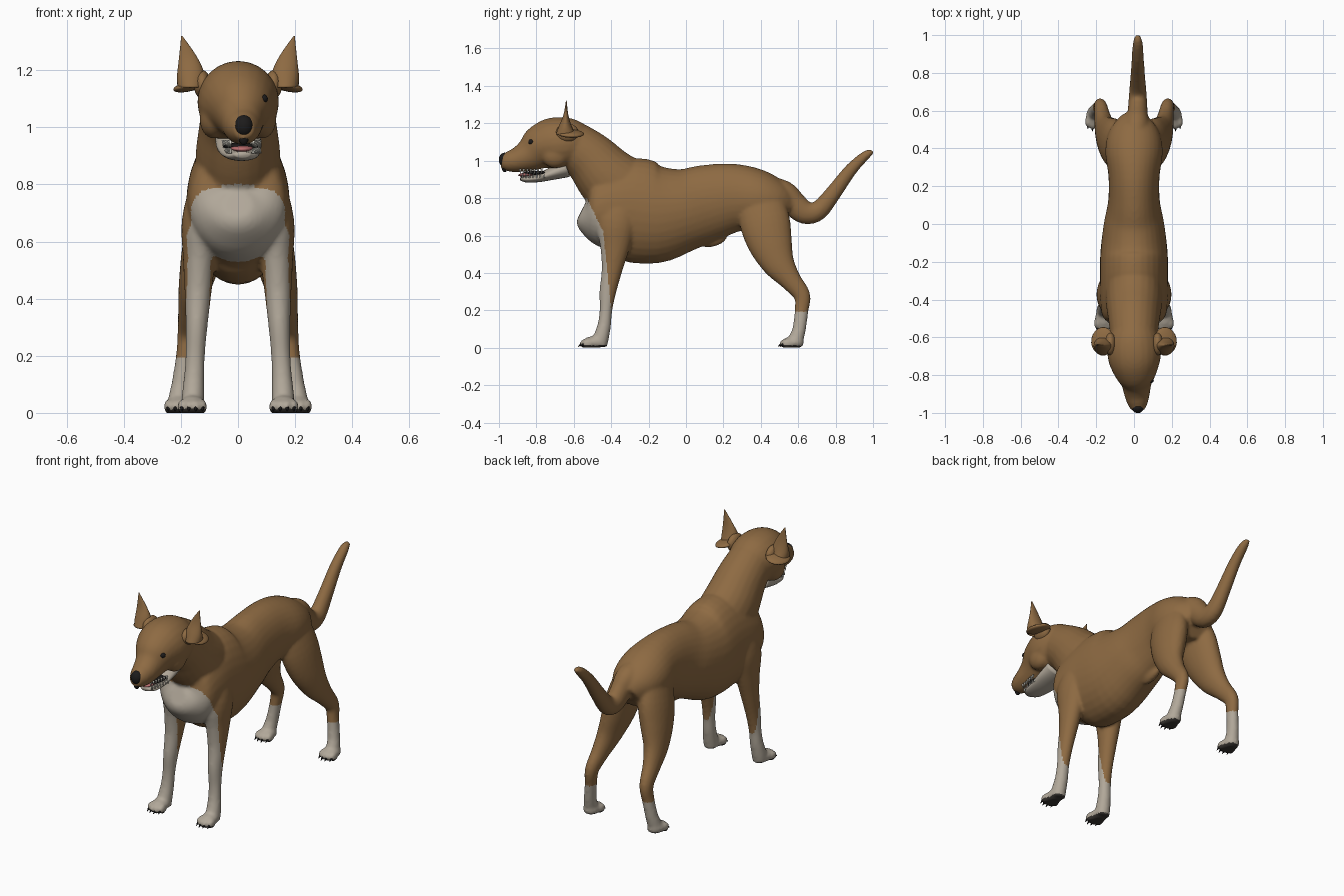
import bpy
import bmesh
from math import cos, sin, tau
from mathutils import Vector, Matrix, Euler

cube = bpy.data.objects.get("Cube")
if cube:
    bpy.data.objects.remove(cube, do_unlink=True)


def make_material(name, rgb):
    mat = bpy.data.materials.new(name)
    mat.use_nodes = True
    mat.diffuse_color = (*rgb, 1)
    bsdf = mat.node_tree.nodes["Principled BSDF"]
    bsdf.inputs["Base Color"].default_value = (*rgb, 1)
    bsdf.inputs["Roughness"].default_value = 0.8
    return mat


TAN = make_material("tan fur", (0.27, 0.145, 0.055))
PALE = make_material("pale fur", (0.44, 0.39, 0.32))
BLACK = make_material("black", (0.012, 0.011, 0.011))
PINK = make_material("tongue pink", (0.5, 0.16, 0.16))
WHITE = make_material("tooth white", (0.7, 0.68, 0.6))
PAD = make_material("dark pad", (0.04, 0.035, 0.03))


def smooth_path(points, steps=4):
    """Catmull-Rom interpolation of section rows."""
    pts = [Vector(p) for p in points]
    out = []
    for i in range(len(pts) - 1):
        a, b = pts[max(i - 1, 0)], pts[i]
        c, d = pts[i + 1], pts[min(i + 2, len(pts) - 1)]
        for k in range(steps):
            t = k / steps
            out.append(b + (c - a) * (t / 2)
                       + (a * 2 - b * 5 + c * 4 - d) * (t * t / 2)
                       + (b * 3 - a - c * 3 + d) * (t ** 3 / 2))
    return out + [pts[-1]]


def loft(bm, sections, side=1, sides=24):
    """Tube through rows of x, y, z, half width, half depth."""
    rows = smooth_path(sections)
    centres = [Vector((p[0] * side, p[1], p[2])) for p in rows]
    rings = []
    for i, (row, centre) in enumerate(zip(rows, centres)):
        ahead = centres[min(i + 1, len(rows) - 1)]
        tangent = (ahead - centres[max(i - 1, 0)]).normalized()
        u = Vector((1, 0, 0))
        u = (u - tangent * u.dot(tangent)).normalized()
        v = tangent.cross(u)
        rings.append([bm.verts.new(centre + u * row[3] * cos(tau * k / sides)
                                   + v * row[4] * sin(tau * k / sides))
                      for k in range(sides)])
    for r, s in zip(rings, rings[1:]):
        for k in range(sides):
            n = (k + 1) % sides
            bm.faces.new((r[k], r[n], s[n], s[k]))
    bm.faces.new(rings[0])
    bm.faces.new(rings[-1])


def ball(bm, centre, radii, rotation=(0, 0, 0)):
    matrix = (Matrix.Translation(centre) @ Euler(rotation).to_matrix().to_4x4()
              @ Matrix.Diagonal((*radii, 1)))
    bmesh.ops.create_uvsphere(bm, u_segments=20, v_segments=12, radius=1, matrix=matrix)


def spike(bm, base, tip, radius):
    axis = Vector(tip) - Vector(base)
    matrix = (Matrix.Translation(Vector(base) + axis / 2)
              @ axis.to_track_quat("Z", "Y").to_matrix().to_4x4())
    bmesh.ops.create_cone(bm, cap_ends=True, segments=8, radius1=radius,
                          radius2=radius * 0.15, depth=axis.length, matrix=matrix)


def finish(bm, name, *materials):
    bmesh.ops.recalc_face_normals(bm, faces=bm.faces[:])
    mesh = bpy.data.meshes.new(name)
    bm.to_mesh(mesh)
    bm.free()
    for mat in materials:
        mesh.materials.append(mat)
    for poly in mesh.polygons:
        poly.use_smooth = True
    obj = bpy.data.objects.new(name, mesh)
    bpy.context.collection.objects.link(obj)
    return obj


skin = bmesh.new()
claws = bmesh.new()

# Trunk, from chest to rump
trunk = [(-.56, .73, .05, .05), (-.535, .72, .115, .11), (-.49, .72, .165, .18),
         (-.4, .735, .18, .245), (-.28, .735, .18, .28), (-.15, .717, .178, .265),
         (0, .74, .16, .22), (.12, .775, .137, .205), (.25, .8, .135, .185),
         (.38, .795, .152, .16), (.48, .77, .135, .125), (.55, .73, .08, .09)]
loft(skin, [(0, *row) for row in trunk], sides=32)
ball(skin, (0, .15, .57), (.026, .07, .028), (.3, 0, 0))

# Neck and head
loft(skin, [(0, -.3, .8, .15, .2), (0, -.42, .91, .148, .17),
            (0, -.51, 1.01, .135, .145), (0, -.6, 1.08, .125, .13)])
head = [(0, -.52, 1.09, .09, .09), (0, -.58, 1.09, .125, .125),
        (0, -.65, 1.09, .142, .142), (.003, -.72, 1.085, .138, .142),
        (.008, -.78, 1.067, .116, .122), (.013, -.84, 1.03, .082, .09),
        (.016, -.9, 1.005, .068, .068), (.019, -.95, .997, .054, .055),
        (.02, -.985, 1, .035, .038)]
loft(skin, head)

# Tail
loft(skin, [(.005, .42, .83, .08, .09), (.012, .52, .82, .07, .075),
            (.018, .58, .765, .055, .068), (.02, .64, .722, .05, .062),
            (.02, .71, .735, .045, .052), (.02, .79, .83, .038, .043),
            (.02, .88, .95, .032, .034), (.02, .96, 1.028, .026, .025),
            (.02, 1, 1.05, .012, .012)])

FRONT_LEG = [(.1, -.33, .82, .06, .1), (.125, -.37, .67, .072, .11),
             (.135, -.38, .54, .058, .08), (.14, -.395, .42, .047, .056),
             (.145, -.418, .3, .038, .045), (.15, -.428, .2, .034, .034),
             (.154, -.437, .12, .036, .036), (.158, -.455, .05, .04, .042),
             (.158, -.465, .01, .04, .042)]
HIND_LEG = [(.07, .39, .82, .06, .12), (.1, .42, .68, .076, .135),
            (.125, .45, .56, .073, .12), (.15, .495, .45, .058, .088),
            (.166, .56, .36, .044, .058), (.177, .62, .28, .035, .045),
            (.186, .618, .2, .031, .037), (.2, .605, .1, .033, .036),
            (.207, .59, .05, .037, .04), (.207, .585, .01, .037, .04)]

for side in (-1, 1):
    # Legs, with a four-toed paw at the end of each
    for leg, px, py in ((FRONT_LEG, .16, -.495), (HIND_LEG, .208, .573)):
        loft(skin, leg, side)
        ball(skin, (px * side, py, .028), (.046, .058, .034))
        for k in range(4):
            offset = (k - 1.5) * .024
            ty = py - .048 + abs(offset) * .5
            ball(skin, (px * side + offset, ty, .022), (.016, .032, .026))
            tip = Vector((px * side + offset, ty - .04, .006))
            spike(claws, tip + Vector((0, .02, .014)), tip, .008)
    # Cheek and brow
    ball(skin, (.085 * side, -.7, 1.03), (.05, .075, .07))
    ball(skin, (.01 + .06 * side, -.785, 1.125), (.036, .035, .03))

# Fuse everything into one coat and settle the soles on the ground
coat = finish(skin, "body_coat")
remesh = coat.modifiers.new("fuse", "REMESH")
remesh.mode = "VOXEL"
remesh.voxel_size = 0.009
soften = coat.modifiers.new("soften", "SMOOTH")
soften.factor = 0.5
soften.iterations = 6
bpy.context.view_layer.update()
graph = bpy.context.evaluated_depsgraph_get()
fused = bpy.data.meshes.new_from_object(coat.evaluated_get(graph))
coat.modifiers.clear()
coat.data = fused
fused.materials.clear()
for mat in (TAN, PALE, PAD):
    fused.materials.append(mat)
for vert in fused.vertices:
    vert.co.z = max(vert.co.z, 0)
for poly in fused.polygons:
    poly.use_smooth = True
    x, y, z = poly.center
    edge = -.4 - .1 * max(0, z - .2) - .39 * max(0, z - .62)
    sock = z < .19
    bib = z < .8 and y < edge and abs(x) < .185
    poly.material_index = 2 if z < .012 else 1 if sock or bib else 0

finish(claws, "claws", BLACK)

# Ears: an upright point above a drooping fold
for side, label in ((-1, "right"), (1, "left")):
    bm = bmesh.new()
    loft(bm, [(.165, -.645, 1.14, .047, .052), (.166, -.645, 1.185, .048, .034),
              (.177, -.642, 1.245, .031, .013), (.197, -.64, 1.32, .002, .002)], side)
    ball(bm, (.168 * side, -.617, 1.145), (.06, .072, .018), (0, .25 * side, .2 * side))
    ball(bm, (.125 * side, -.635, 1.15), (.03, .06, .05))
    finish(bm, label + "_ear", TAN)
    bm = bmesh.new()
    ball(bm, (.018 + .062 * side, -.822, 1.1), (.026, .02, .018), (0, 0, -.5 * side))
    finish(bm, label + "_eye", BLACK)

# Nose
bm = bmesh.new()
ball(bm, (.02, -.97, 1.005), (.033, .031, .038))
ball(bm, (.02, -.97, .968), (.018, .016, .03))
finish(bm, "nose", BLACK)

# Open mouth: lower jaw, dark lip line, tongue and teeth
bm = bmesh.new()
loft(bm, [(0, -.64, .96, .08, .05), (.004, -.72, .93, .078, .034),
          (.01, -.79, .908, .066, .023), (.013, -.85, .901, .052, .018),
          (.015, -.885, .905, .026, .011)])
finish(bm, "lower_jaw", PALE)
bm = bmesh.new()
ball(bm, (.01, -.79, .934), (.062, .085, .012))
finish(bm, "mouth_lining", BLACK)
bm = bmesh.new()
ball(bm, (.013, -.84, .928), (.04, .058, .012), (.1, 0, 0))
finish(bm, "tongue", PINK)
bm = bmesh.new()
for side in (-1, 1):
    for k in range(7):
        y = -.76 - k * .019
        x = .013 + side * (.064 - k * .004)
        spike(bm, (x, y, .908), (x, y, .932), .006)
        spike(bm, (x, y - .012, .955), (x, y - .012, .928), .006)
finish(bm, "teeth", WHITE)
